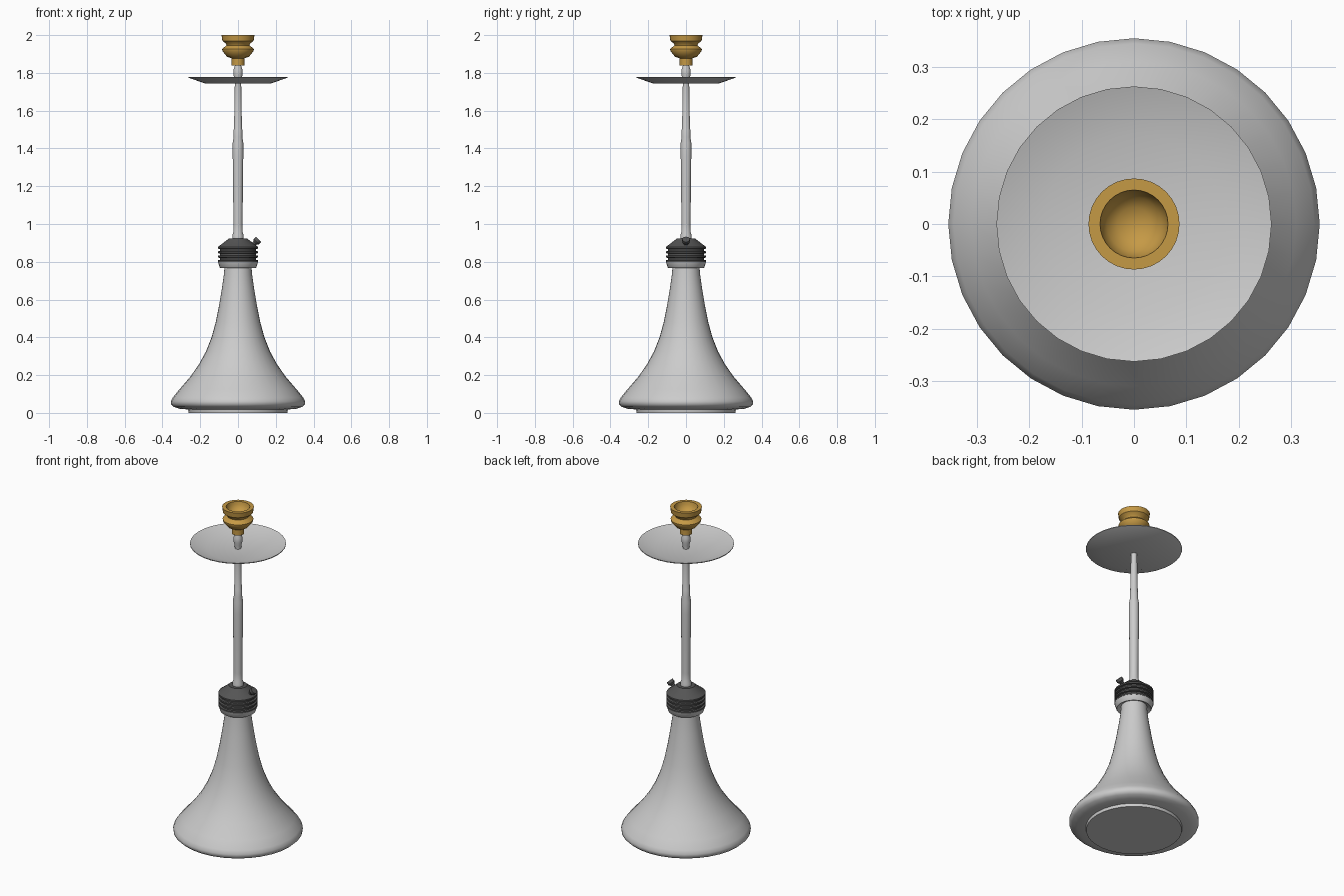
import bpy, math
from mathutils import Matrix, Vector


def material(name, rgb):
    m = bpy.data.materials.new(name)
    m.diffuse_color = (*rgb, 1)
    return m


def lathe(name, profile, mat=None, sides=32, angle=35, matrix=None):
    """Spin (radius, z) points round the z axis; radius 0 makes a pole."""
    verts, faces, rings = [], [], []
    for r, z in profile:
        n = 1 if r == 0 else sides
        rings.append(list(range(len(verts), len(verts) + n)))
        for i in range(n):
            a = 2 * math.pi * i / sides
            verts.append((r * math.cos(a), r * math.sin(a), z))
    for lo, hi in zip(rings, rings[1:]):
        for i in range(sides):
            j = (i + 1) % sides
            quad = [lo[i % len(lo)], lo[j % len(lo)], hi[j % len(hi)], hi[i % len(hi)]]
            faces.append(list(dict.fromkeys(quad)))
    me = bpy.data.meshes.new(name)
    me.from_pydata(verts, [], faces)
    if matrix:
        me.transform(matrix)
    ob = bpy.data.objects.new(name, me)
    bpy.context.collection.objects.link(ob)
    if mat:
        me.materials.append(mat)
    bpy.ops.object.select_all(action='DESELECT')
    ob.select_set(True)
    bpy.context.view_layer.objects.active = ob
    bpy.ops.object.shade_smooth_by_angle(angle=math.radians(angle))
    return ob


clay = material("clay", (0.56, 0.32, 0.06))
rubber = material("rubber", (0.09, 0.09, 0.09))

# Flared vase with a recessed foot
lathe("vase", [(0, 0), (0.262, 0), (0.264, 0.018), (0.31, 0.022), (0.34, 0.032),
               (0.354, 0.045), (0.355, 0.062), (0.345, 0.082), (0.31, 0.125),
               (0.25, 0.195), (0.205, 0.26), (0.17, 0.325), (0.14, 0.40),
               (0.118, 0.48), (0.1, 0.57), (0.085, 0.66), (0.075, 0.73),
               (0.07, 0.79), (0, 0.79)], angle=50)

# Collar round the vase neck
lathe("neck_collar", [(0.07, 0.78), (0.094, 0.768), (0.098, 0.772),
                      (0.106, 0.80), (0, 0.80)])

# Ribbed rubber seal with a sloped cap
seal = [(0, 0.797), (0.095, 0.797)]
for k in range(4):
    z = 0.799 + k * 0.0235
    seal += [(0.107, z), (0.107, z + 0.009)]
    if k < 3:
        seal += [(0.096, z + 0.011), (0.096, z + 0.0215)]
seal += [(0.104, 0.88), (0.055, 0.918), (0.05, 0.923), (0, 0.923)]
lathe("seal", seal, rubber)

# Tilted side valve
tilt = Matrix.Translation((0.065, 0, 0.875)) @ Vector((1, 0, 1)).to_track_quat('Z', 'Y').to_matrix().to_4x4()
lathe("valve", [(0, 0), (0.012, 0), (0.012, 0.035), (0.02, 0.045),
                (0.02, 0.062), (0, 0.062)], rubber, 16, matrix=tilt)

# Turned stem
lathe("stem", [(0, 0.92), (0.03, 0.92), (0.03, 0.94), (0.025, 0.955), (0.024, 1.0),
               (0.026, 1.2), (0.028, 1.36), (0.028, 1.43), (0.023, 1.46),
               (0.023, 1.50), (0.021, 1.505), (0.017, 1.74), (0.019, 1.77),
               (0.024, 1.79), (0.024, 1.815), (0.016, 1.84), (0, 1.845)], sides=24)

# Ash tray
lathe("tray", [(0, 1.744), (0.175, 1.744), (0.263, 1.775), (0.263, 1.779),
               (0.172, 1.749), (0, 1.749)])

# Clay bowl with a round hollow
lathe("bowl", [(0, 1.84), (0.034, 1.84), (0.034, 1.877), (0.058, 1.885),
               (0.083, 1.917), (0.084, 1.927), (0.06, 1.946), (0.064, 1.955),
               (0.083, 1.97), (0.087, 2.0), (0.065, 2.0), (0.062, 1.982),
               (0.052, 1.963), (0.032, 1.947), (0, 1.941)], clay)
